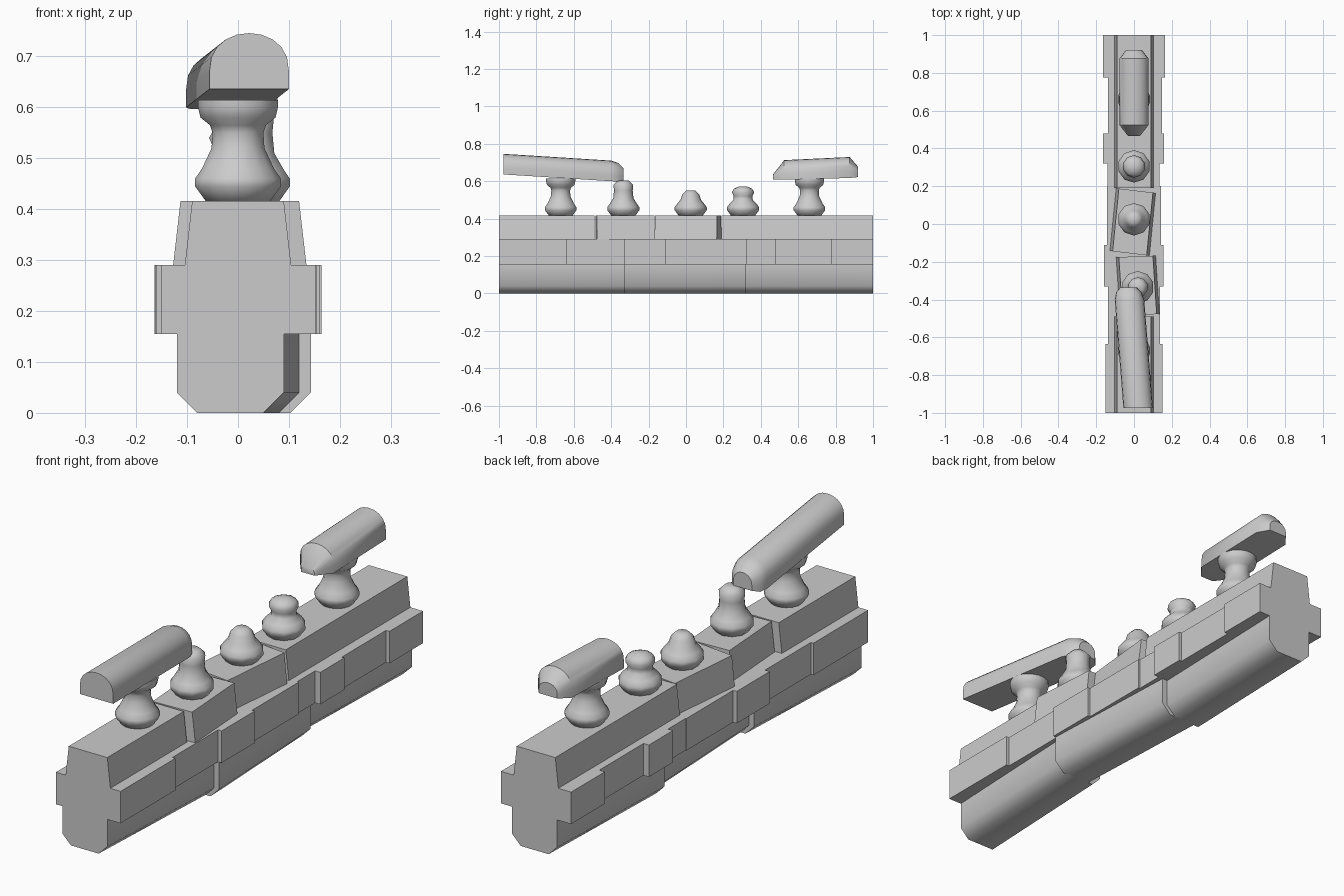
import bpy, bmesh, math

if "Cube" in bpy.data.objects:
    bpy.data.objects.remove(bpy.data.objects["Cube"])

stone = bpy.data.materials.new("grey stone")
stone.use_nodes = True
stone.diffuse_color = (0.6, 0.6, 0.6, 1)
stone.node_tree.nodes["Principled BSDF"].inputs["Base Color"].default_value = (0.6, 0.6, 0.6, 1)


def skin(name, rings, angle=50):
    """Skin closed rings of equal length into a capped solid."""
    bm = bmesh.new()
    loops = [[bm.verts.new(p) for p in ring] for ring in rings]
    n = len(loops[0])
    for a, b in zip(loops, loops[1:]):
        for i in range(n):
            bm.faces.new((a[i], a[(i + 1) % n], b[(i + 1) % n], b[i]))
    bm.faces.new(loops[0])
    bm.faces.new(loops[-1])
    bmesh.ops.recalc_face_normals(bm, faces=bm.faces)
    mesh = bpy.data.meshes.new(name)
    bm.to_mesh(mesh)
    bm.free()
    mesh.materials.append(stone)
    obj = bpy.data.objects.new(name, mesh)
    bpy.context.collection.objects.link(obj)
    bpy.ops.object.select_all(action='DESELECT')
    obj.select_set(True)
    bpy.context.view_layer.objects.active = obj
    bpy.ops.object.shade_smooth_by_angle(angle=math.radians(angle))
    return obj


def section(profile, y, x=0, z=0, sx=1, sz=1):
    return [(x + px * sx, y, z + pz * sz) for px, pz in profile]


# Plinth: three chamfered stones, each slightly turned
plinth = [(-.065, 0), (.065, 0), (.105, .04), (.105, .156), (-.105, .156), (-.105, .04)]
for name, y0, x0, y1, x1 in [("front", -1, -.015, -.325, .015),
                             ("middle", -.33, .038, .32, .01),
                             ("back", .315, -.015, 1, .006)]:
    skin("plinth_" + name, [section(plinth, y0, x0), section(plinth, y1, x1)])

# Middle course: blocks of uneven width
course = [(-1, -.15, .152), (-.635, -.138, .138), (-.33, -.16, .155), (-.11, -.143, .143),
          (.2, -.14, .136), (.32, -.163, .16), (.48, -.138, .148), (.775, -.164, .164), (1, 0, 0)]
for i, ((y0, left, right), (y1, _, _)) in enumerate(zip(course, course[1:])):
    box = [(left, .155), (right, .155), (right, .29), (left, .29)]
    skin(f"course_block_{i + 1}", [section(box, y0), section(box, y1)], 30)

# Upper course: tapered blocks, the two middle ones knocked askew
taper = [(-.105, .285), (.105, .285), (.09, .416), (-.09, .416)]
for i, (y0, x0, y1, x1, skew) in enumerate([(-1, 0, -.49, 0, 0),
                                           (-.482, .03, -.172, .01, .004),
                                           (-.158, -.023, .178, .01, -.012),
                                           (.19, 0, 1, 0, 0)]):
    rings = [section(taper, y0, x0), section(taper, y1, x1)]
    rings = [[(x, y + skew * x / .1, z) for x, y, z in ring] for ring in rings]
    skin(f"upper_block_{i + 1}", rings, 30)


# Balusters: turned posts, whole or broken off
def baluster(name, x, y, profile, sides=10):
    rings = [[(x + r * math.cos(a), y + r * math.sin(a), z)
              for a in (2 * math.pi * (k + .5) / sides for k in range(sides))]
             for r, z in profile]
    skin(name, rings, 60)


foot = [(.06, .41), (.086, .445), (.086, .46), (.072, .48)]
whole = foot + [(.053, .52), (.051, .55), (.056, .565), (.075, .58), (.08, .6), (.08, .615)]
baluster("front_baluster", 0, -.67, whole, 16)
baluster("back_baluster", 0, .66, whole, 16)
baluster("broken_baluster_1", .02, -.335, foot + [(.054, .51), (.05, .55), (.053, .58), (.03, .603)])
baluster("broken_baluster_2", 0, .025, foot + [(.055, .5), (.045, .53), (.025, .55)])
baluster("broken_baluster_3", 0, .305, foot + [(.052, .5), (.05, .52), (.06, .54), (.048, .56), (.02, .572)])

# Handrail pieces: flat underside, domed top, broken ends
dome = [(-.078, 0), (.078, 0), (.078, .035)]
dome += [(.078 * math.cos(math.pi * k / 10), .035 + .075 * math.sin(math.pi * k / 10) ** .85)
         for k in range(1, 10)]
dome += [(-.078, .035)]
skin("front_rail", [section(dome, -.975, .022, .636),
                    section(dome, -.4, -.024, .6),
                    section(dome, -.36, -.028, .597, .85, .9),
                    section(dome, -.335, -.03, .605, .55, .6)], 40)
skin("back_rail", [section(dome, .465, 0, .608, .4, .25),
                   section(dome, .525, 0, .608, 1, .95),
                   section(dome, .875, 0, .617, 1, 1.02),
                   section(dome, .92, 0, .622, .55, .5)], 40)
